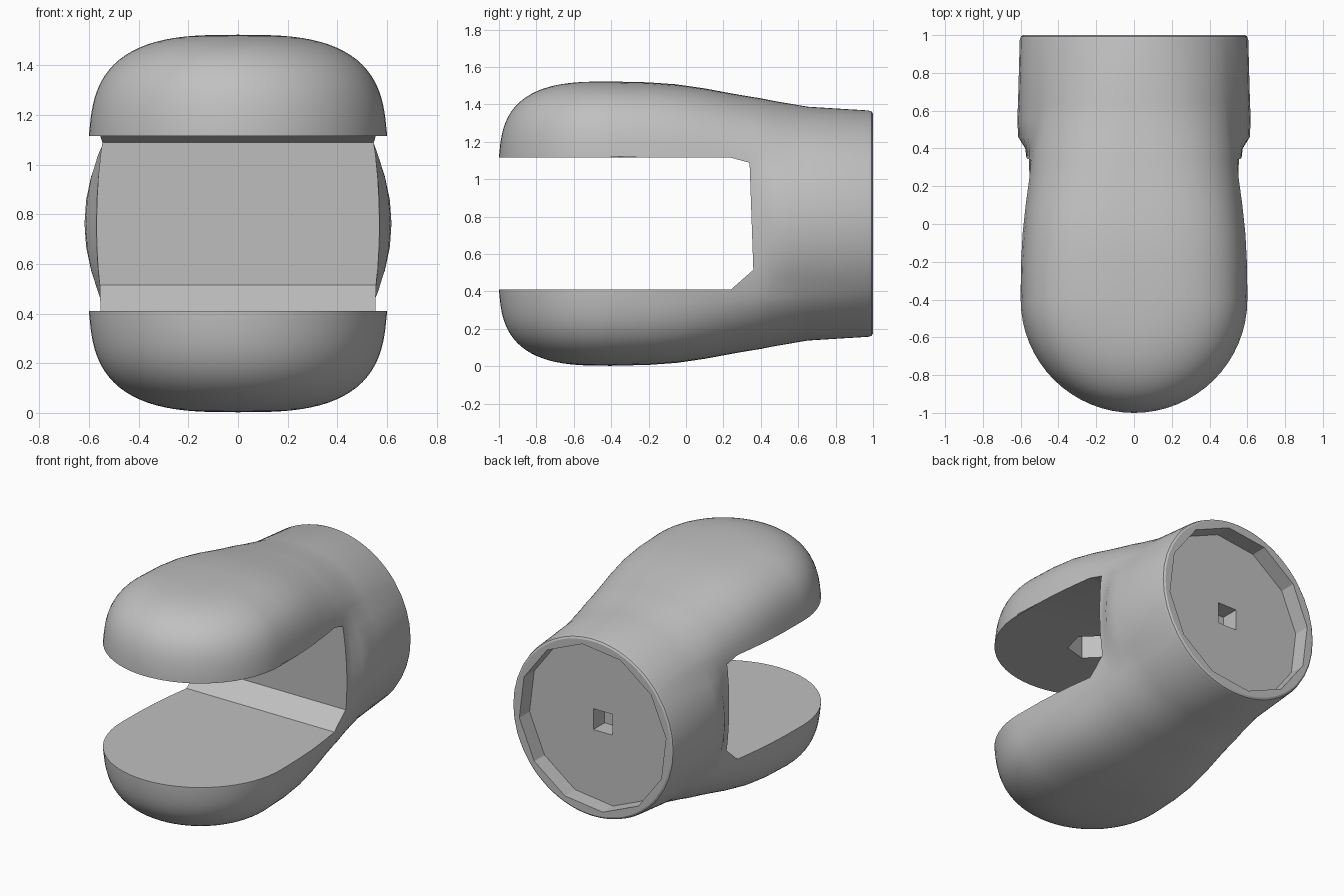
import bpy, bmesh
from math import sin, cos, pi, radians

if "Cube" in bpy.data.objects:
    bpy.data.objects.remove(bpy.data.objects["Cube"])

MID = 0.7625      # height of the symmetry plane
LIP = 0.36        # lip height above that plane
RISE = 0.40       # jaw dome height above the lip
R = 0.605         # radius of the rear collar
LIP_ANGLE = 0.637
POWER = 2 / 3     # dome profile squareness
STEPS = 20

grey = bpy.data.materials.new("plain grey")
grey.use_nodes = True
grey.diffuse_color = (0.53, 0.53, 0.53, 1)
grey.node_tree.nodes["Principled BSDF"].inputs["Base Color"].default_value = grey.diffuse_color


def make_object(name, bm):
    bmesh.ops.recalc_face_normals(bm, faces=bm.faces)
    mesh = bpy.data.meshes.new(name)
    bm.to_mesh(mesh)
    bm.free()
    mesh.materials.append(grey)
    obj = bpy.data.objects.new(name, mesh)
    bpy.context.collection.objects.link(obj)
    return obj


def prism(name, outline, direction):
    """Extrude a flat outline along a direction."""
    bm = bmesh.new()
    face = bm.faces.new([bm.verts.new(p) for p in outline])
    out = bmesh.ops.extrude_face_region(bm, geom=[face])["geom"]
    bmesh.ops.translate(bm, vec=direction,
                        verts=[v for v in out if isinstance(v, bmesh.types.BMVert)])
    return make_object(name, bm)


def polygon(sides, radius, start):
    angles = [radians(start) + 2 * pi * i / sides for i in range(sides)]
    return [(radius * cos(a), radius * sin(a)) for a in angles]


# Rows from the underside to the top: jaw radius, jaw height, collar x, collar z, is_cheek
upper = []
for i in range(STEPS + 1):
    t = i / STEPS
    a = t * pi / 2
    b = LIP_ANGLE + t * (pi / 2 - LIP_ANGLE)
    rise = sin(a) ** POWER
    # The dome leans inward slightly as it rises
    radius = 0.6 * (1 - 0.06 * rise) * cos(a) ** POWER if i < STEPS else 0
    upper.append((radius, LIP + RISE * rise, R * cos(b) if i < STEPS else 0, R * sin(b), False))
lower = [(r, -z, x, -cz, k) for r, z, x, cz, k in reversed(upper)]
cheek = []
for i in range(1, 8):
    b = LIP_ANGLE * (i / 4 - 1)
    cheek.append((0.6, R * sin(b), R * cos(b), R * sin(b), True))
rows = lower + cheek + upper

# Stations along the head: y, blend from jaw to collar, cheek bulge, scale
stations = [(1, 1, 1, 0.97), (0.993, 1, 1, 0.99), (0.975, 1, 1, 1), (0.65, 0.87, 0.95, 1),
            (0.55, 0.76, 0.88, 1), (0.46, 0.66, 0.74, 1), (0.4, 0.58, 0.35, 1),
            (0.35, 0.53, 0.25, 1), (0.25, 0.42, 0.2, 1), (0.1, 0.24, 0.2, 1),
            (-0.05, 0.1, 0.2, 1), (-0.2, 0.03, 0.2, 1)]


def row_path(row):
    """U-shaped path: back along one side, round the snout, back along the other."""
    r, z, cx, cz, is_cheek = row
    side = []
    for y, f, bulge, s in stations:
        x = r + (cx - r) * f
        if is_cheek:
            edge = R * cos(LIP_ANGLE)
            x = 0.6 + (edge - 0.6) * f + (cx - edge) * bulge
        side.append((x * s, y, MID + (z + (cz - z) * f) * s))
    arc = [(r * cos(pi * i / 32), -0.4 - r * sin(pi * i / 32), MID + z) for i in range(33)]
    return side + arc + [(-x, y, zz) for x, y, zz in reversed(side)]


# Head shell
bm = bmesh.new()
grid = [[bm.verts.new(p) for p in row_path(row)] for row in rows]
for lo, hi in zip(grid, grid[1:]):
    for j in range(len(lo) - 1):
        bm.faces.new((lo[j], lo[j + 1], hi[j + 1], hi[j]))
bm.faces.new([g[0] for g in grid] + [g[-1] for g in reversed(grid)])
bmesh.ops.remove_doubles(bm, verts=bm.verts, dist=0.0005)
bmesh.ops.dissolve_degenerate(bm, edges=bm.edges, dist=0.0001)
head = make_object("head", bm)

# Mouth opening, rear recess and the peg sockets
mouth = [(-1.5, 0.41), (0.24, 0.41), (0.36, 0.515), (0.34, 1.088), (0.24, 1.115), (-1.5, 1.115)]
cutters = [
    prism("mouth_cutter", [(-1, y, z) for y, z in mouth], (2, 0, 0)),
    prism("recess_cutter", [(x, 0.89, MID + z) for x, z in polygon(12, 0.555, 22)], (0, 0.3, 0)),
    prism("rear_socket_cutter", [(x, 0.77, MID + z) for x, z in polygon(4, 0.1, 45)], (0, 0.3, 0)),
    prism("palate_socket_cutter", [(x, y - 0.4, 1.0) for x, y in polygon(6, 0.15, 15)], (0, 0, 0.3)),
]
bpy.context.view_layer.objects.active = head
head.select_set(True)
for cutter in cutters:
    cutter.hide_render = True
    cut = head.modifiers.new(cutter.name, "BOOLEAN")
    cut.operation = "DIFFERENCE"
    cut.solver = "EXACT"
    cut.object = cutter
    bpy.ops.object.modifier_apply(modifier=cut.name)
    bpy.data.objects.remove(cutter)

bpy.ops.object.shade_smooth_by_angle(angle=radians(28))
